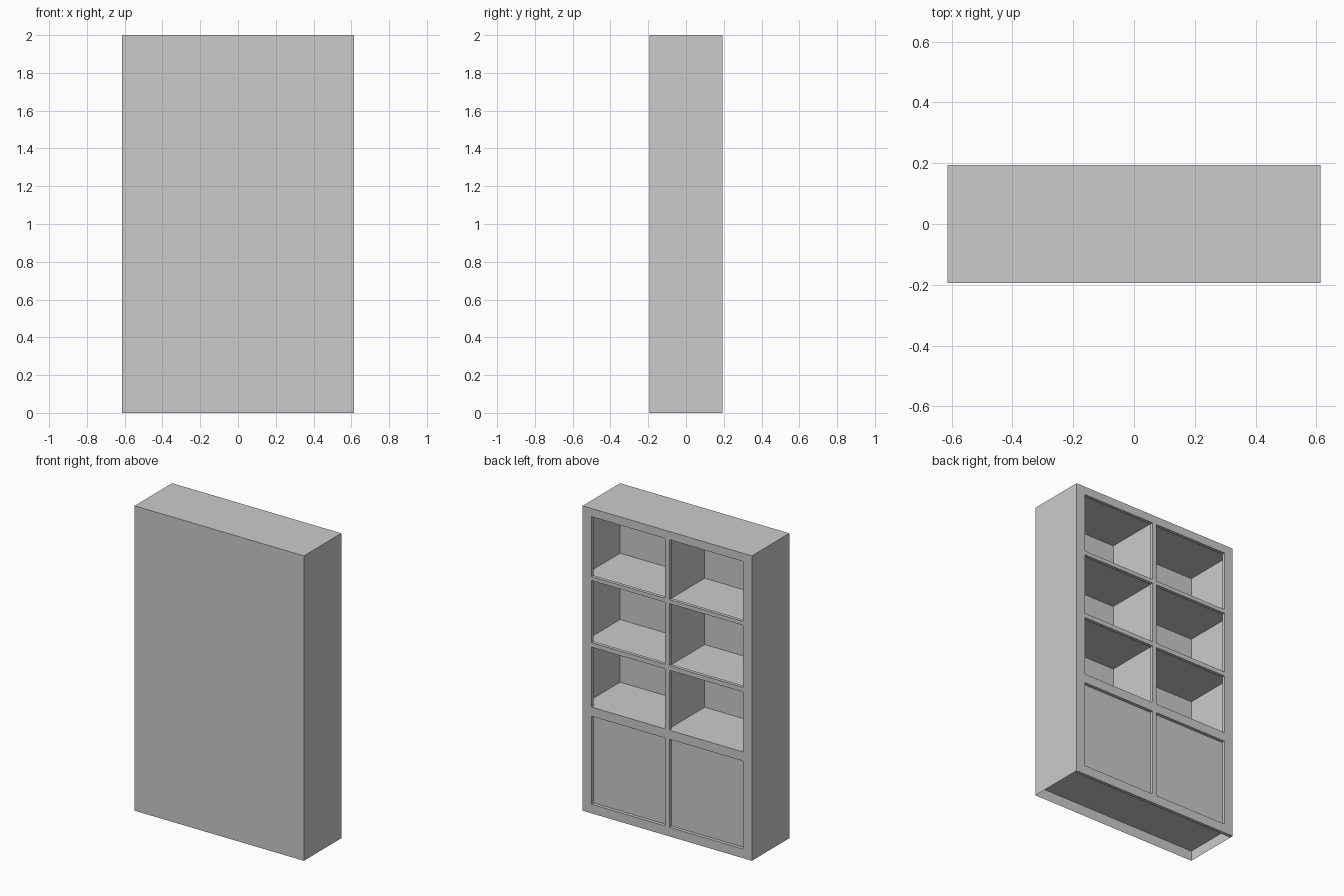
import bpy, bmesh

if "Cube" in bpy.data.objects:
    bpy.data.objects.remove(bpy.data.objects["Cube"])

W, D, H = 0.614, 0.194, 2.0      # half width, half depth, height
T = 0.022                        # face frame thickness
F = D - T                        # plane behind the face frame


def make_object(name, bm):
    mesh = bpy.data.meshes.new(name)
    bm.to_mesh(mesh)
    bm.free()
    ob = bpy.data.objects.new(name, mesh)
    bpy.context.collection.objects.link(ob)
    return ob


def sheet(name, *corners):
    """Single flat panel from four corners."""
    bm = bmesh.new()
    bm.faces.new([bm.verts.new(c) for c in corners])
    return make_object(name, bm)


def level(name, z):
    """Horizontal panel spanning the inside, facing up."""
    return sheet(name, (-W, -D, z), (W, -D, z), (W, F, z), (-W, F, z))


# Outer shell: thin panels, open underneath
sheet("rear_panel", (-W, -D, 0), (W, -D, 0), (W, -D, H), (-W, -D, H))
sheet("side_panel_right", (W, -D, 0), (W, F, 0), (W, F, H), (W, -D, H))
sheet("side_panel_left", (-W, F, 0), (-W, -D, 0), (-W, -D, H), (-W, F, H))
level("top_panel", H)

# Inside: ceiling, shelves, floor and centre divider
level("ceiling", 1.963)
for i, z in enumerate((1.541, 1.106, 0.695)):
    level(f"shelf_{i + 1}", z)
level("bottom_panel", 0.067)
sheet("centre_divider", (0, -D, 0.067), (0, F, 0.067), (0, F, 1.963), (0, -D, 1.963))

# Face frame: a grid with the openings left out, thickened
xs = (-W, -0.55, -0.016, 0.016, 0.55, W)
zs = (0, 0.06, 0.637, 0.697, 1.09, 1.12, 1.527, 1.553, 1.946, H)
bm = bmesh.new()
grid = [[bm.verts.new((x, D, z)) for z in zs] for x in xs]
for i in range(len(xs) - 1):
    for j in range(len(zs) - 1):
        if i % 2 and j % 2:
            continue
        bm.faces.new((grid[i][j], grid[i][j + 1], grid[i + 1][j + 1], grid[i + 1][j]))
ext = bmesh.ops.extrude_face_region(bm, geom=bm.faces[:], use_keep_orig=True)
moved = [g for g in ext["geom"] if isinstance(g, bmesh.types.BMVert)]
bmesh.ops.translate(bm, vec=(0, -T, 0), verts=moved)
bmesh.ops.recalc_face_normals(bm, faces=bm.faces[:])
make_object("face_frame", bm)

# Cupboard doors, set back behind the frame
for name, a, b in (("door_left", -0.55, -0.016), ("door_right", 0.016, 0.55)):
    sheet(name, (b, F, 0.06), (a, F, 0.06), (a, F, 0.637), (b, F, 0.637))
